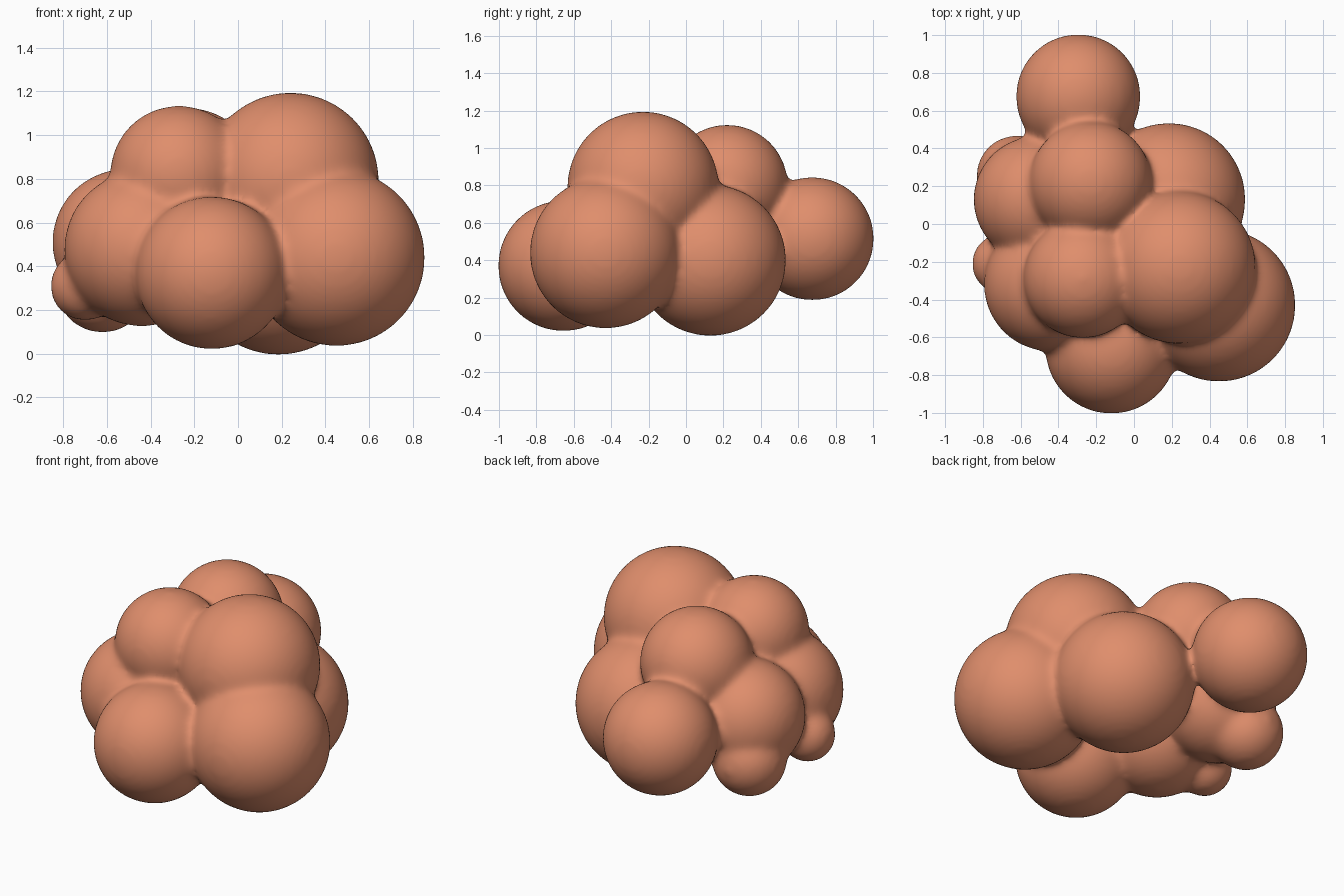
import bpy, bmesh
from mathutils import Matrix

cube = bpy.data.objects.get("Cube")
if cube:
    bpy.data.objects.remove(cube, do_unlink=True)

# One clay colour
clay = bpy.data.materials.new("terracotta")
clay.use_nodes = True
colour = (0.74, 0.27, 0.15, 1)
clay.diffuse_color = colour
clay.node_tree.nodes["Principled BSDF"].inputs["Base Color"].default_value = colour

# Lobes of the cluster: x, y, z, radius
lobes = {
    "front_left": (0.45, -0.43, 0.44, 0.40),
    "top_left": (0.24, -0.23, 0.79, 0.40),
    "front_low": (-0.12, -0.655, 0.37, 0.345),
    "back_left": (0.185, 0.13, 0.40, 0.40),
    "back_tip": (-0.295, 0.675, 0.515, 0.325),
    "top_back": (-0.23, 0.22, 0.80, 0.32),
    "top_right": (-0.27, -0.29, 0.82, 0.31),
    "right_front": (-0.44, -0.32, 0.48, 0.35),
    "right_back": (-0.515, 0.13, 0.51, 0.33),
    "small_back": (-0.62, 0.255, 0.31, 0.21),
    "small_right": (-0.70, -0.21, 0.31, 0.155),
}
SWELL = 0.005  # offsets the slight shrinking of the smoothing

bm = bmesh.new()
for x, y, z, r in lobes.values():
    bmesh.ops.create_icosphere(bm, subdivisions=5, radius=r + SWELL,
                               matrix=Matrix.Translation((x, y, z)))
mesh = bpy.data.meshes.new("lobed_body")
bm.to_mesh(mesh)
bm.free()
mesh.materials.append(clay)
body = bpy.data.objects.new("lobed_body", mesh)
bpy.context.collection.objects.link(body)

# Fuse the lobes into one skin, then soften the creases between them
remesh = body.modifiers.new("fuse", 'REMESH')
remesh.mode = 'VOXEL'
remesh.voxel_size = 0.018
remesh.use_smooth_shade = True
soften = body.modifiers.new("soften", 'SMOOTH')
soften.factor = 0.5
soften.iterations = 24

# Keep the fused skin as the final mesh
bpy.context.view_layer.objects.active = body
body.select_set(True)
for name in ("fuse", "soften"):
    bpy.ops.object.modifier_apply(modifier=name)
bpy.ops.object.shade_smooth()
